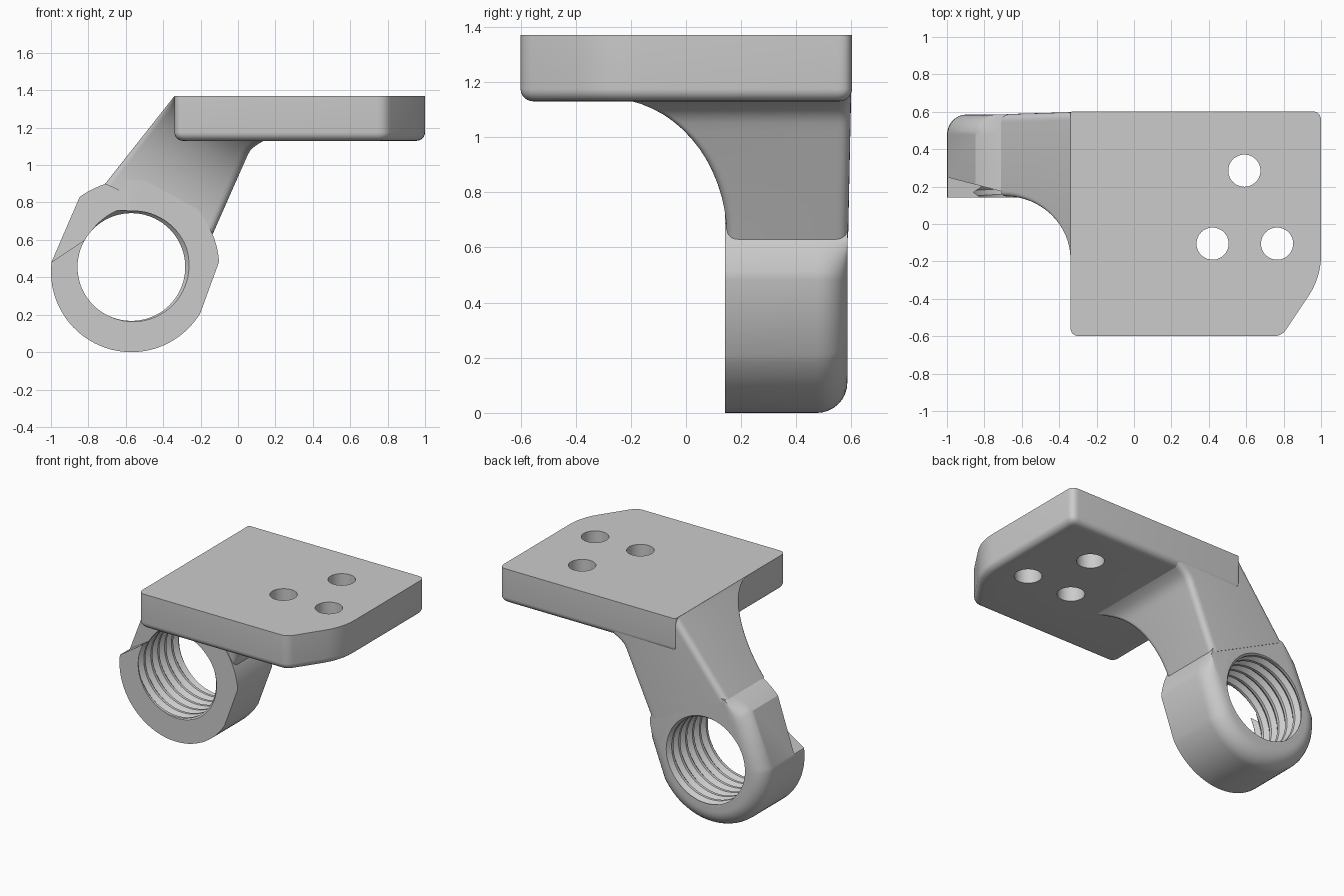
import bpy, bmesh
from math import sin, cos, pi, radians
from mathutils import Vector

if "Cube" in bpy.data.objects:
    bpy.data.objects.remove(bpy.data.objects["Cube"])

grey = bpy.data.materials.new("plain_grey")
grey.use_nodes = True
grey.diffuse_color = (0.6, 0.6, 0.6, 1)
grey.node_tree.nodes["Principled BSDF"].inputs["Base Color"].default_value = (0.6, 0.6, 0.6, 1)


def make_object(name, bm):
    bmesh.ops.recalc_face_normals(bm, faces=bm.faces)
    mesh = bpy.data.meshes.new(name)
    bm.to_mesh(mesh)
    bm.free()
    mesh.materials.append(grey)
    obj = bpy.data.objects.new(name, mesh)
    bpy.context.collection.objects.link(obj)
    return obj


def activate(obj):
    bpy.ops.object.select_all(action='DESELECT')
    obj.select_set(True)
    bpy.context.view_layer.objects.active = obj


def loft(rings):
    """Closed solid through a list of equal-length point rings."""
    bm = bmesh.new()
    rows = [[bm.verts.new(p) for p in ring] for ring in rings]
    n = len(rows[0])
    for a, b in zip(rows, rows[1:]):
        for i in range(n):
            j = (i + 1) % n
            bm.faces.new((a[i], a[j], b[j], b[i]))
    bm.faces.new(rows[0])
    bm.faces.new(rows[-1])
    return bm


def rounded(corners, steps=6):
    """Round each 2D corner (x, y, tangent length)."""
    points = []
    for i, (x, y, d) in enumerate(corners):
        p = Vector((x, y))
        before = Vector(corners[i - 1][:2])
        after = Vector(corners[(i + 1) % len(corners)][:2])
        a = p + (before - p).normalized() * d
        b = p + (after - p).normalized() * d
        for k in range(steps + 1):
            t = k / steps
            points.append(a * (1 - t) ** 2 + p * (2 * t * (1 - t)) + b * t * t)
    return points


def arc(cx, cz, r, start, end, steps):
    angles = [radians(start + (end - start) * k / steps) for k in range(steps + 1)]
    return [Vector((cx + r * cos(a), cz + r * sin(a))) for a in angles]


def cut(obj, cutter):
    cutter.hide_render = True
    mod = obj.modifiers.new("cut", 'BOOLEAN')
    mod.operation = 'DIFFERENCE'
    mod.solver = 'EXACT'
    mod.object = cutter
    activate(obj)
    bpy.ops.object.modifier_apply(modifier=mod.name)
    bpy.data.objects.remove(cutter)


def plate_ring(d, z):
    """Plate outline moved inwards by d."""
    corners = [(-0.34 + d, -0.6 + d, 0.05 - d / 2), (0.79 - 0.536 * d, -0.6 + d, 0.045 - d / 2),
               (1 - d, -0.285 + 0.306 * d, 0.12), (1 - d, 0.602 - d, 0.05 - d / 2),
               (-0.34 + d, 0.602 - d, 0.012)]
    return [(p.x, p.y, z) for p in rounded(corners)]


# Mounting plate: sharp top, rounded lower edge, one chamfered corner
steps = [pi / 2 * k / 6 for k in range(7)]
rings = [plate_ring(0.045 * (1 - sin(a)), 1.13 + 0.045 * (1 - cos(a))) for a in steps]
plate = make_object("mounting_plate", loft(rings + [plate_ring(0, 1.37)]))

# Three bolt holes
for x, y in ((0.59, 0.285), (0.42, -0.105), (0.765, -0.105)):
    circle = arc(x, y, 0.086, 0, 352.5, 47)
    cut(plate, make_object("bolt_hole_cutter", loft([[(p.x, p.y, z) for p in circle] for z in (1, 1.5)])))

# Slanted arm, flaring forward into the plate
base_left, top_left = Vector((-0.71, 0.9)), Vector((-0.34, 1.369))
base_right, top_right = Vector((-0.14, 0.62)), Vector((0.09, 1.14))
rings = []
for k in range(17):
    a = pi / 2 * k / 16
    t, sweep = sin(a), 1 - cos(a)
    left = base_left.lerp(top_left, t)
    right = base_right.lerp(top_right, t)
    right.x += 0.07 * max(0, (t - 0.85) / 0.15) ** 2
    width = (right - left).length
    back = 0.588 + 0.011 * t
    section = rounded([(0, 0.148 - 0.36 * sweep, 0.03), (width, 0.148 - 0.46 * sweep, 0.04),
                       (width, back, 0.045), (0, back, 0.045)])
    ring = []
    for p in section:
        q = left.lerp(right, p.x / width)
        ring.append((q.x, p.y, q.y))
    rings.append(ring)
arm = make_object("slanted_arm", loft(rings))

# Clamp ring body: back edge rounded, fading out where the arm joins
cx, cz = -0.57, 0.455
outline = arc(cx, 0.45, 0.47, 4, 126, 32) + arc(cx, 0.43, 0.43, 173, 329, 40)
centre = Vector((cx, cz))
chord_normal = Vector((0.44, 0.9))


def rounding(p):
    return 0.24 * min(1, max(0, -chord_normal.dot(p - base_left) / 0.12))


rings = [[(p.x, 0.141, p.y) for p in outline]]
for k in range(9):
    a = pi / 2 * k / 8
    moved = [centre + (p - centre) * (1 - rounding(p) * (1 - cos(a))) for p in outline]
    rings.append([(q.x, 0.475 + 0.11 * sin(a), q.y) for q in moved])
ring_body = make_object("threaded_ring", loft(rings))

# Helical thread cutter: each turn joins the next one along the bore
bm = bmesh.new()
sides, pitch, turns = 72, 0.075, 10
radii = (0.288, 0.288, 0.312)
spacing = (0, 0.25, 0.62)
count = 3 * turns
verts = {}
for i in range(sides):
    a = 2 * pi * i / sides
    for k in range(count + 4):
        y = -0.06 + pitch * (k // 3 + spacing[k % 3] + i / sides)
        r = radii[k % 3]
        verts[i, k] = bm.verts.new((cx + r * cos(a), y, cz + r * sin(a)))
for i in range(sides):
    last = i == sides - 1
    for k in range(count):
        j, m = (0, k + 3) if last else (i + 1, k)
        bm.faces.new((verts[i, k], verts[j, m], verts[j, m + 1], verts[i, k + 1]))
for v in [v for v in bm.verts if not v.link_faces]:
    bm.verts.remove(v)
rim = [e for e in bm.edges if e.is_boundary]
ends = [bm.verts.new((cx, y, cz)) for y in (-0.02, 0.73)]
for e in rim:
    end = ends[0] if e.verts[0].co.y < 0.35 else ends[1]
    bm.faces.new((e.verts[0], e.verts[1], end))
cut(ring_body, make_object("thread_cutter", bm))

# Sloping lead-in notch on the ring's front, upper right-hand side
notch = [(-1.08, 0.427), (-0.72, 0.667), (-0.58, 0.74), (-0.58, 1), (-1.08, 1)]
back = [(x, 0.25 - 0.26 * (x + 1), z) for x, z in notch]
cut(ring_body, make_object("notch_cutter", loft([[(x, 0, z) for x, z in notch], back])))

for obj in (plate, arm, ring_body):
    activate(obj)
    bpy.ops.object.shade_smooth_by_angle(angle=radians(30))
